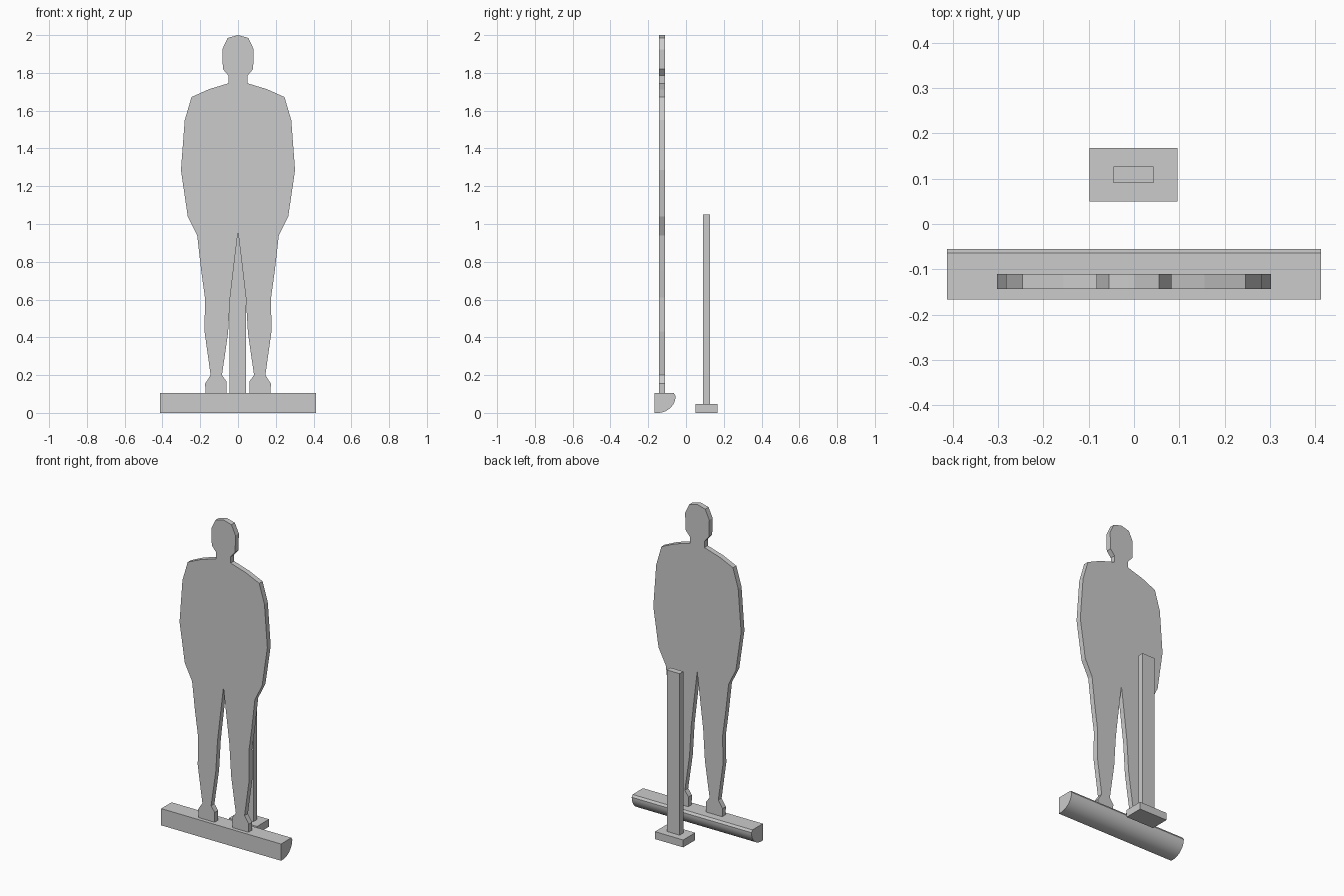
import bpy, bmesh, math
from mathutils import Vector

if "Cube" in bpy.data.objects:
    bpy.data.objects.remove(bpy.data.objects["Cube"])


def extrude_profile(name, points, direction):
    """Fill a closed outline and extrude it into a solid."""
    bm = bmesh.new()
    face = bm.faces.new([bm.verts.new(p) for p in points])
    ext = bmesh.ops.extrude_face_region(bm, geom=[face], use_keep_orig=True)
    verts = [g for g in ext["geom"] if isinstance(g, bmesh.types.BMVert)]
    bmesh.ops.translate(bm, verts=verts, vec=Vector(direction))
    bmesh.ops.recalc_face_normals(bm, faces=bm.faces)
    mesh = bpy.data.meshes.new(name)
    bm.to_mesh(mesh)
    bm.free()
    obj = bpy.data.objects.new(name, mesh)
    bpy.context.collection.objects.link(obj)
    return obj


def box(name, x0, x1, y0, y1, z0, z1):
    pts = [(x0, y0, z0), (x1, y0, z0), (x1, y1, z0), (x0, y1, z0)]
    return extrude_profile(name, pts, (0, 0, z1 - z0))


# standing figure cut from a flat board: right half outline, then mirrored
half = [(0, 2.0), (0.055, 1.985), (0.083, 1.925), (0.08, 1.82), (0.05, 1.785),
        (0.05, 1.745), (0.155, 1.713), (0.246, 1.672), (0.282, 1.55),
        (0.302, 1.285), (0.266, 1.04), (0.216, 0.94), (0.195, 0.755),
        (0.175, 0.61), (0.177, 0.43), (0.145, 0.2), (0.174, 0.155),
        (0.172, 0.104), (0.061, 0.104), (0.06, 0.165), (0.085, 0.2),
        (0.053, 0.42), (0.041, 0.615), (0, 0.96)]
outline = half + [(-x, z) for x, z in reversed(half[1:-1])]
extrude_profile("figure_board", [(x, -0.143, z) for x, z in outline], (0, 0.033, 0))

# base log: flat front and top, rounded underside at the back
section = [(-0.166, 0.0), (-0.166, 0.104), (-0.064, 0.104)]
for i in range(13):
    a = math.radians(90 * i / 12)
    section.append((-0.15 + 0.095 * math.cos(a), 0.09 - 0.09 * math.sin(a)))
log = extrude_profile("front_base", [(-0.412, y, z) for y, z in section], (0.824, 0, 0))
bpy.context.view_layer.objects.active = log
log.select_set(True)
bpy.ops.object.shade_smooth_by_angle(angle=math.radians(30))

# rear post and its foot plate
box("rear_post", -0.045, 0.043, 0.09, 0.127, 0.045, 1.05)
box("rear_foot_plate", -0.098, 0.096, 0.05, 0.168, 0.0, 0.046)
